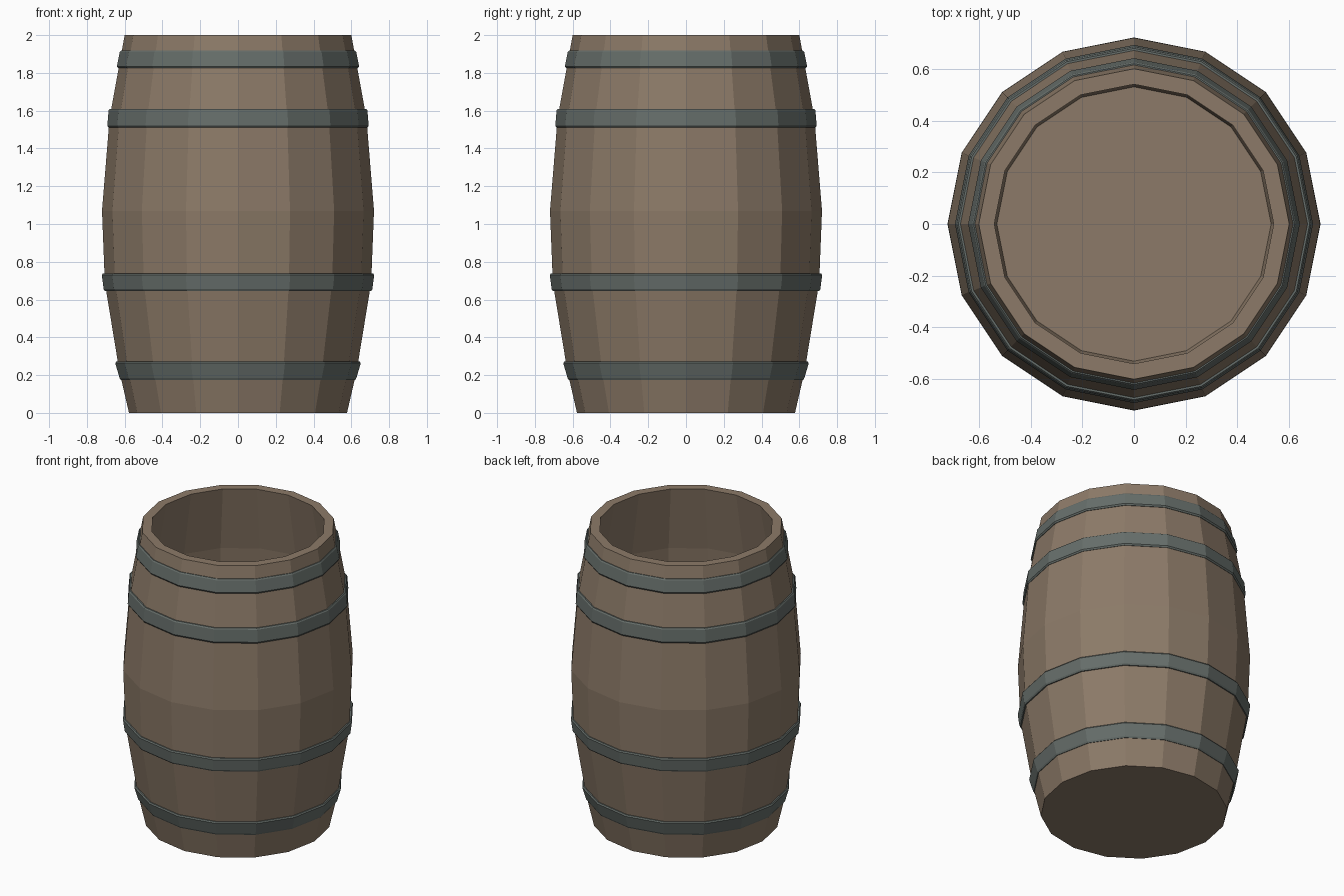
import bpy, bmesh, math

if "Cube" in bpy.data.objects:
    bpy.data.objects.remove(bpy.data.objects["Cube"])

SIDES = 16


def material(name, rgb):
    m = bpy.data.materials.new(name)
    m.diffuse_color = (*rgb, 1.0)
    m.use_nodes = True
    m.node_tree.nodes["Principled BSDF"].inputs["Base Color"].default_value = m.diffuse_color
    return m


wood = material("brown wood", (0.262, 0.195, 0.138))
iron = material("grey iron", (0.133, 0.156, 0.145))


def lathe(name, profile, mat, closed=False):
    """Spin (radius, z) points around z; an open profile is capped at both ends."""
    bm = bmesh.new()
    rings = []
    for r, z in profile:
        rings.append([bm.verts.new((r * math.cos(2 * math.pi * i / SIDES),
                                    r * math.sin(2 * math.pi * i / SIDES), z))
                      for i in range(SIDES)])
    pairs = list(zip(rings, rings[1:]))
    if closed:
        pairs.append((rings[-1], rings[0]))
    else:
        bm.faces.new(rings[0][::-1])
        bm.faces.new(rings[-1])
    for a, b in pairs:
        for i in range(SIDES):
            j = (i + 1) % SIDES
            bm.faces.new((a[i], a[j], b[j], b[i]))
    bmesh.ops.recalc_face_normals(bm, faces=bm.faces)
    mesh = bpy.data.meshes.new(name)
    bm.to_mesh(mesh)
    bm.free()
    mesh.materials.append(mat)
    obj = bpy.data.objects.new(name, mesh)
    bpy.context.collection.objects.link(obj)
    return obj


# Barrel: bulging outer wall, flat rim, inner wall and floor
outer = [(0.577, 0.0), (0.628, 0.22), (0.705, 0.69), (0.72, 1.07), (0.68, 1.56), (0.60, 2.0)]
wall = 0.06
inner = [(r - wall, z) for r, z in reversed(outer[1:])] + [(0.53, 0.06)]
lathe("barrel_body", outer + inner, wood)

# Hoops: bottom z, top z, bottom radius, top radius
hoops = {
    "bottom_hoop": (0.175, 0.272, 0.627, 0.650),
    "lower_hoop": (0.645, 0.738, 0.711, 0.721),
    "upper_hoop": (1.51, 1.61, 0.692, 0.685),
    "top_hoop": (1.825, 1.918, 0.641, 0.626),
}
for name, (z0, z1, r0, r1) in hoops.items():
    lathe(name, [(r0 - 0.04, z0), (r0 - 0.006, z0), (r0, z0 + 0.01),
                 (r1, z1 - 0.008), (r1 - 0.006, z1), (r1 - 0.04, z1)], iron, closed=True)
